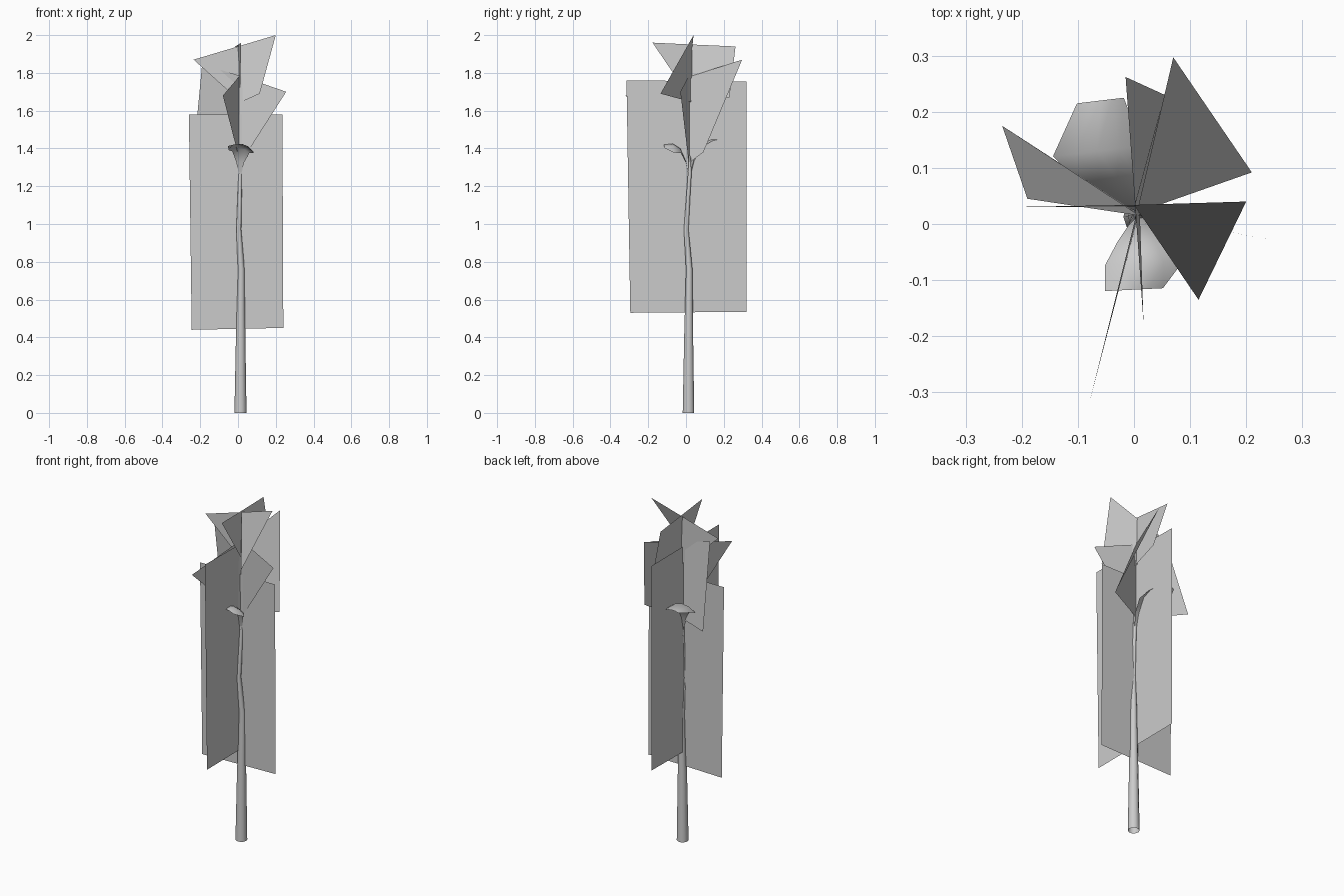
import bpy, bmesh, math
from mathutils import Vector

if "Cube" in bpy.data.objects:
    bpy.data.objects.remove(bpy.data.objects["Cube"])


def make(name, verts, faces, smooth=False):
    me = bpy.data.meshes.new(name)
    me.from_pydata(verts, [], faces)
    me.update()
    ob = bpy.data.objects.new(name, me)
    bpy.context.collection.objects.link(ob)
    if smooth:
        for p in me.polygons:
            p.use_smooth = True
    return ob


# Slender, slightly bent stem: (x, y, z, radius) rings, open ends
rings = [(.013, .013, 0, .032), (.014, .014, .4, .025), (.017, .017, .76, .018),
         (.004, .001, .97, .013), (.009, .012, 1.15, .011), (.011, .02, 1.27, .010),
         (.011, .02, 1.36, .005)]
SIDES = 10
verts, faces = [], []
for x, y, z, r in rings:
    for i in range(SIDES):
        a = 2 * math.pi * i / SIDES
        verts.append((x + r * math.cos(a), y + r * math.sin(a), z))
for k in range(len(rings) - 1):
    for i in range(SIDES):
        j = (i + 1) % SIDES
        faces.append((k * SIDES + i, k * SIDES + j, (k + 1) * SIDES + j, (k + 1) * SIDES + i))
make("stem", verts, faces, True)

# Two large crossed foliage cards
make("foliage_card_wide", [(-.245, .013, .44), (.24, .013, .45), (.235, .013, 1.58), (-.26, .013, 1.58)],
     [(0, 1, 2, 3)])
make("foliage_card_deep", [(.002, -.295, .53), (.002, .32, .535), (.002, .32, 1.755), (.002, -.315, 1.76)],
     [(0, 1, 2, 3)])


# Folded crown leaves: a pointed wing and a broad wing sharing a vertical fold
def folded_leaf(name, point, fold_top, fold_bottom, outer_top, outer_bottom):
    make(name, [point, fold_top, fold_bottom, outer_top, outer_bottom],
         [(0, 2, 1), (1, 2, 4, 3)])


folded_leaf("upper_leaf_right", (-.235, .03, 1.87), (0, .034, 1.94), (.015, .03, 1.645),
            (.2, .04, 2.0), (.115, -.135, 1.69))
folded_leaf("upper_leaf_back", (.017, -.177, 1.96), (.002, .034, 1.95), (.01, .03, 1.655),
            (-.015, .262, 1.94), (.055, .23, 1.67))
folded_leaf("lower_leaf_left", (.255, -.03, 1.70), (.01, .015, 1.785), (.012, .015, 1.32),
            (-.19, .045, 1.845), (-.235, .175, 1.37))
folded_leaf("lower_leaf_back", (-.08, -.32, 1.68), (.005, .02, 1.78), (.01, .025, 1.33),
            (.07, .297, 1.87), (.21, .092, 1.38))


# Curled smooth leaves: rows of (centre, half width, edge droop)
def curled_leaf(name, rows, side):
    side = Vector(side).normalized()
    verts, faces, n = [], [], 5
    for c, w, droop in rows:
        for i in range(n):
            u = i / (n - 1) * 2 - 1
            verts.append(Vector(c) + side * w * u - Vector((0, 0, droop * u * u)))
    for r in range(len(rows) - 1):
        for i in range(n - 1):
            a = r * n + i
            faces.append((a, a + 1, a + n + 1, a + n))
    make(name, verts, faces, True)


curled_leaf("curled_leaf_front", [
    ((.011, .015, 1.25), .004, 0), ((.011, 0, 1.33), .02, .005),
    ((.015, -.03, 1.40), .045, .02), ((.018, -.07, 1.425), .07, .04),
    ((0, -.117, 1.42), .052, .012)], (1, .05, -.1))
curled_leaf("curled_leaf_back", [
    ((.011, .022, 1.25), .004, 0), ((0, .04, 1.34), .03, .005),
    ((-.03, .08, 1.43), .065, .02), ((-.065, .13, 1.475), .08, .035),
    ((-.06, .22, 1.47), .042, .01)], (1, .12, 0))
